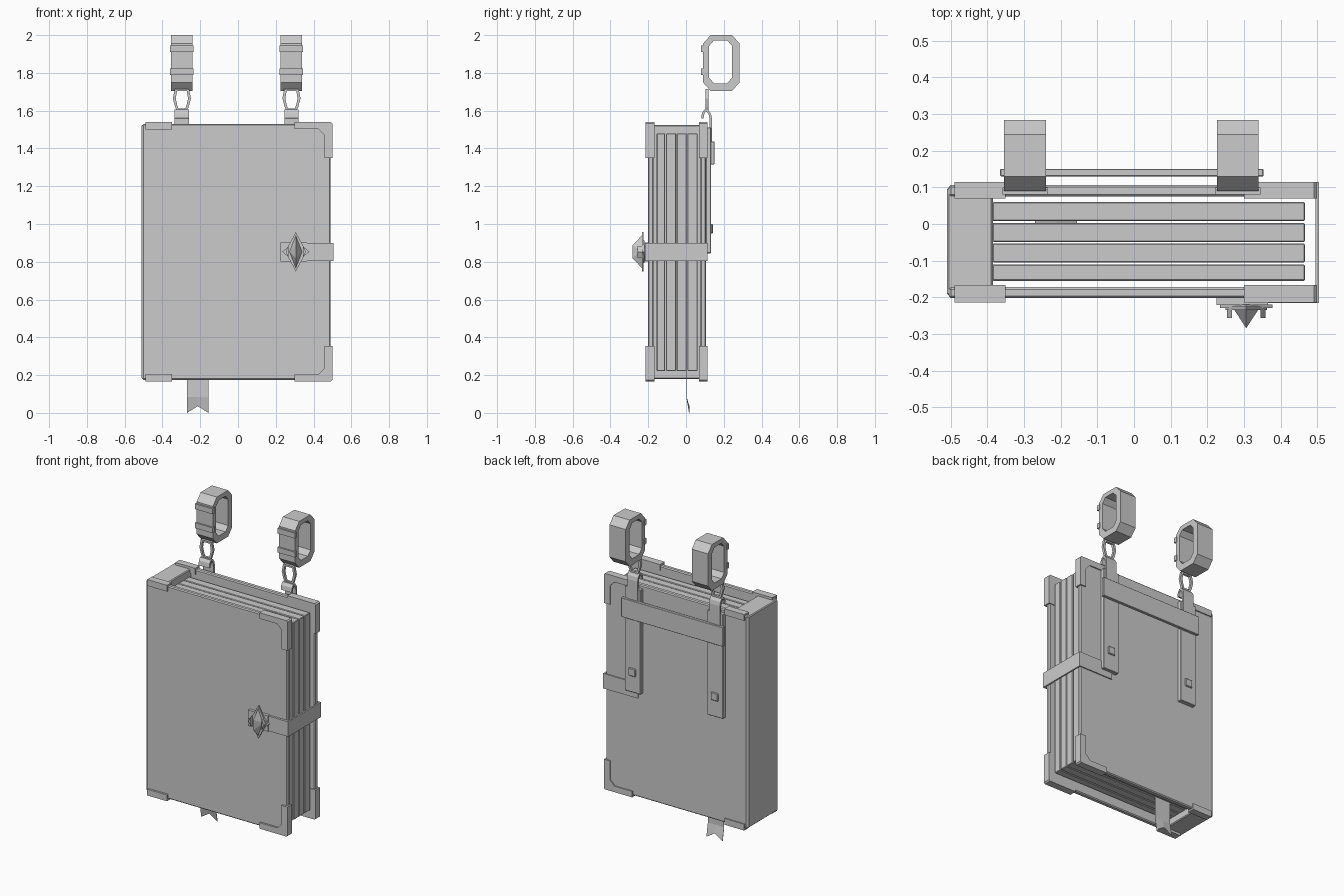
import bpy, bmesh, math
from mathutils import Vector

if "Cube" in bpy.data.objects:
    bpy.data.objects.remove(bpy.data.objects["Cube"])


def finish(name, bm):
    bmesh.ops.recalc_face_normals(bm, faces=bm.faces)
    me = bpy.data.meshes.new(name)
    bm.to_mesh(me)
    bm.free()
    ob = bpy.data.objects.new(name, me)
    bpy.context.collection.objects.link(ob)
    return ob


def place(p, d, axis):
    """2D point plus depth: axis 'x' takes (y,z) points, axis 'y' takes (x,z)."""
    return (d, p[0], p[1]) if axis == 'x' else (p[0], d, p[1])


def prism(name, pts, axis, a, b):
    bm = bmesh.new()
    f = bm.faces.new([bm.verts.new(place(p, a, axis)) for p in pts])
    r = bmesh.ops.extrude_face_region(bm, geom=[f])
    off = Vector(place((0, 0), b - a, axis))
    bmesh.ops.translate(bm, vec=off, verts=[v for v in r['geom'] if isinstance(v, bmesh.types.BMVert)])
    return finish(name, bm)


def box(name, x0, x1, y0, y1, z0, z1, bevel=0):
    ob = prism(name, [(x0, z0), (x1, z0), (x1, z1), (x0, z1)], 'y', y0, y1)
    if bevel:
        m = ob.modifiers.new("bevel", 'BEVEL')
        m.width, m.segments = bevel, 1
    return ob


def ring(name, outer, inner, axis, a, b):
    """Closed frame between two loops of equal point count."""
    bm = bmesh.new()
    loops = [[bm.verts.new(place(p, d, axis)) for p in pts]
             for pts, d in ((outer, a), (outer, b), (inner, b), (inner, a))]
    n = len(outer)
    for k in range(4):
        A, B = loops[k], loops[(k + 1) % 4]
        for i in range(n):
            j = (i + 1) % n
            bm.faces.new((A[i], A[j], B[j], B[i]))
    return finish(name, bm)


def octagon(u0, u1, v0, v1, cu, cv):
    return [(u0 + cu, v0), (u1 - cu, v0), (u1, v0 + cv), (u1, v1 - cv),
            (u1 - cu, v1), (u0 + cu, v1), (u0, v1 - cv), (u0, v0 + cv)]


def band(path, t):
    """Offset an open 2D path by t to make the profile of a bent strip."""
    P = [Vector(p) for p in path]
    off = []
    for i, p in enumerate(P):
        d = (P[min(i + 1, len(P) - 1)] - P[max(i - 1, 0)]).normalized()
        off.append(p + Vector((-d.y, d.x)) * t)
    return [tuple(p) for p in P + off[::-1]]


def diamond(cx, cz, w, h):
    return [(cx - w, cz), (cx, cz - h), (cx + w, cz), (cx, cz + h)]


# Covers and spine
Z0, Z1 = 0.175, 1.53
ZM = (Z0 + Z1) / 2
box("front_cover", -0.505, 0.49, -0.202, -0.172, Z0, Z1, 0.006)
box("back_cover", -0.505, 0.49, 0.075, 0.107, Z0, Z1, 0.006)
box("spine", -0.51, -0.385, -0.195, 0.1, Z0 + 0.005, Z1 - 0.005, 0.005)

# Page bundles
for i, (a, b) in enumerate([(-0.155, -0.11), (-0.105, -0.053), (-0.049, 0.003), (0.008, 0.06)]):
    box(f"pages_{i}", -0.386, 0.466, a, b, 0.222, 1.48, 0.003)

# Corner guards: L shapes on the open side, edge strips by the spine
guard = [(0.3, 1.54), (0.3, 1.502), (0.425, 1.502), (0.457, 1.47), (0.457, 1.35),
         (0.499, 1.35), (0.499, 1.532), (0.491, 1.54)]
strip = [(-0.49, 1.54), (-0.49, 1.5), (-0.35, 1.5), (-0.35, 1.54)]
for side, a, b in (("front", -0.214, -0.167), ("back", 0.069, 0.114)):
    for end in ("top", "bottom"):
        for kind, pts in (("corner_guard", guard), ("spine_guard", strip)):
            p = pts if end == "top" else [(x, 2 * ZM - z) for x, z in pts]
            prism(f"{side}_{end}_{kind}", p, 'y', a, b)

# Clasp strap wrapped round the page side
box("clasp_strap_front", 0.3, 0.505, -0.216, -0.2, 0.805, 0.9)
box("clasp_strap_side", 0.495, 0.505, -0.216, 0.114, 0.805, 0.9)
box("clasp_strap_back", 0.26, 0.505, 0.104, 0.114, 0.805, 0.9)

# Clasp plates and side points
CX, CZ = 0.306, 0.853
box("clasp_base", 0.225, 0.365, -0.221, -0.2, 0.802, 0.903)
prism("clasp_points", diamond(CX, CZ, 0.072, 0.06), 'y', -0.229, -0.219)
prism("clasp_diamond", diamond(CX, CZ, 0.056, 0.104), 'y', -0.234, -0.225)
for s in (-1, 1):
    prism("clasp_stud", [(CX + s * 0.053, CZ), (CX + s * 0.039, CZ - 0.03), (CX + s * 0.039, CZ + 0.03)],
          'y', -0.256, -0.228)

# Faceted gem rising to a short vertical ridge
bm = bmesh.new()
base = [bm.verts.new((x, -0.232, z)) for x, z in diamond(CX, CZ, 0.034, 0.088)]
lo, hi = (bm.verts.new((CX, -0.284, CZ + d)) for d in (-0.033, 0.033))
l, d, r, u = base
for f in ((l, d, lo), (d, r, lo), (r, u, hi), (u, l, hi), (l, lo, hi), (r, hi, lo), (l, u, r, d)):
    bm.faces.new(f)
finish("clasp_gem", bm)

# Hanging gear: back strap, rivet, hook, link and belt loop on each side
hook = [(0.137, 1.40), (0.137, 1.56), (0.132, 1.585), (0.117, 1.605), (0.098, 1.605),
        (0.085, 1.588), (0.08, 1.56)]
link_half = [(0.027, 1.60), (0.036, 1.62), (0.048, 1.665), (0.038, 1.715)]
for side, cx in (("left", -0.297), ("right", 0.283)):
    box(f"{side}_strap", cx - 0.056, cx + 0.056, 0.105, 0.133, 0.845, 1.51, 0.003)
    box(f"{side}_rivet", cx - 0.025, cx + 0.025, 0.13, 0.142, 0.95, 1.0, 0.004)
    prism(f"{side}_hook", band(hook, 0.013), 'x', cx - 0.038, cx + 0.038)
    outer = [(cx + x, z) for x, z in link_half] + [(cx - x, z) for x, z in link_half[::-1]]
    inner = [(cx + (x - cx) * 0.68, 1.66 + (z - 1.66) * 0.8) for x, z in outer]
    ring(f"{side}_link", outer, inner, 'y', 0.104, 0.12)
    ring(f"{side}_belt_loop", octagon(0.09, 0.284, 1.705, 2.0, 0.04, 0.045),
         octagon(0.122, 0.244, 1.745, 1.972, 0.026, 0.03), 'x', cx - 0.057, cx + 0.057)
    for z in (1.807, 1.928):
        box(f"{side}_loop_band", cx - 0.062, cx + 0.062, 0.08, 0.1, z - 0.017, z + 0.017)

# Cross strap joining the two back straps
box("cross_strap", -0.365, 0.353, 0.13, 0.15, 1.315, 1.437, 0.002)

# Bookmark ribbon with a swallowtail end
bm = bmesh.new()
rows = [(0.3, 0.003), (0.17, 0.003), (0.085, 0.003), (0.0, 0.018)]
grid = [[bm.verts.new((x, y, z + (0.036 if z == 0 and x == -0.213 else 0)))
         for x in (-0.27, -0.213, -0.156)] for z, y in rows]
for A, B in zip(grid, grid[1:]):
    for i in range(2):
        bm.faces.new((A[i], A[i + 1], B[i + 1], B[i]))
ribbon = finish("bookmark_ribbon", bm)
ribbon.modifiers.new("thickness", 'SOLIDIFY').thickness = 0.002
